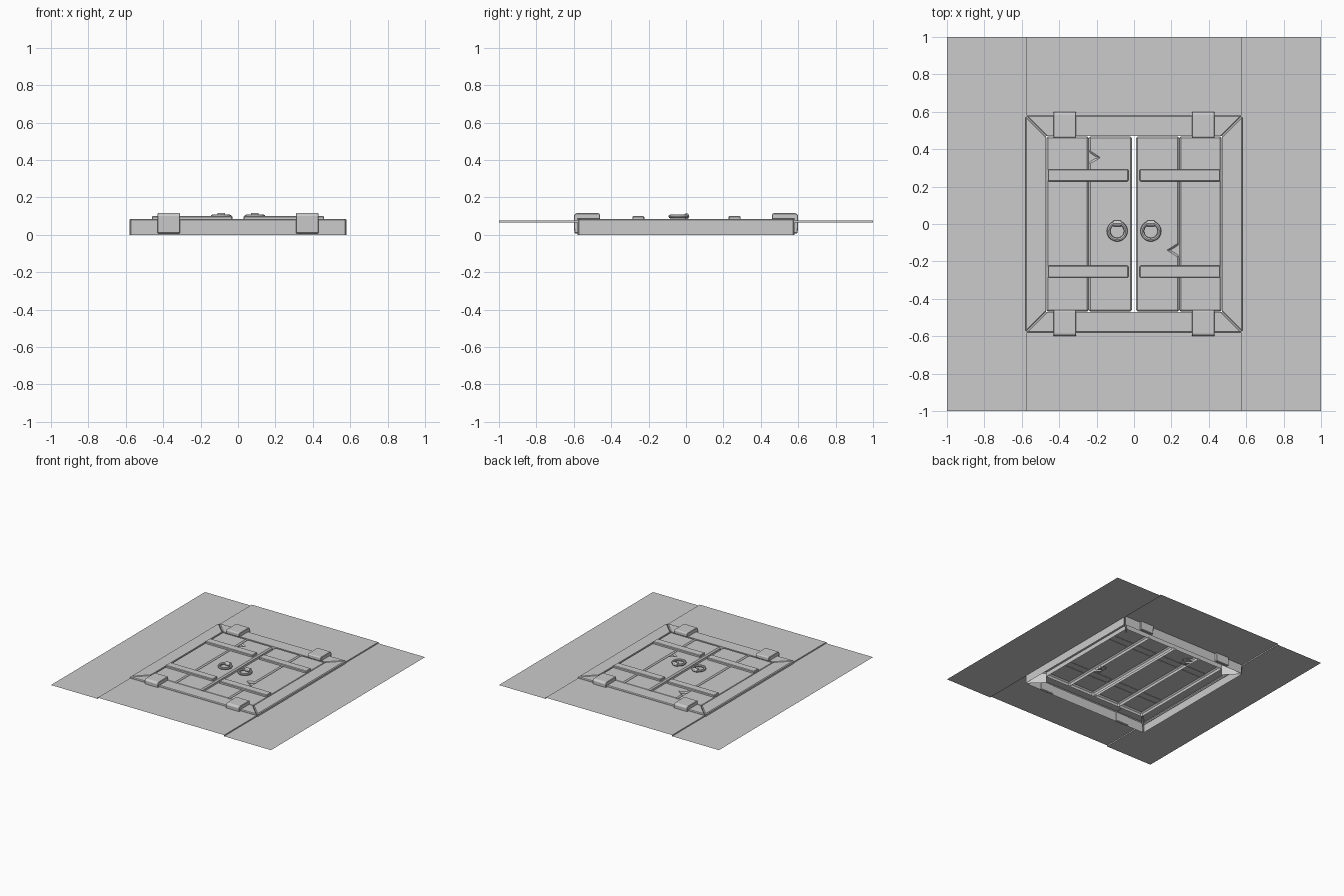
import bpy, bmesh, math
from mathutils import Matrix

if "Cube" in bpy.data.objects:
    bpy.data.objects.remove(bpy.data.objects["Cube"])


def make(name, bm, bevel=0.0):
    me = bpy.data.meshes.new(name)
    bm.to_mesh(me)
    bm.free()
    ob = bpy.data.objects.new(name, me)
    bpy.context.collection.objects.link(ob)
    if bevel:
        m = ob.modifiers.new("bevel", 'BEVEL')
        m.width = bevel
        m.segments = 1
        m.limit_method = 'ANGLE'
    return ob


def prism(name, pts, z0, z1, bevel=0.0, matrix=None, drop=None):
    """Extrude an outline from z0 to z1; drop(normal) picks faces to leave open."""
    bm = bmesh.new()
    low = bm.faces.new([bm.verts.new((x, y, z0)) for x, y in pts])
    res = bmesh.ops.extrude_face_region(bm, geom=[low], use_keep_orig=True)
    for v in res['geom']:
        if isinstance(v, bmesh.types.BMVert):
            v.co.z = z1
    bmesh.ops.recalc_face_normals(bm, faces=bm.faces)
    if drop:
        bmesh.ops.delete(bm, geom=[f for f in bm.faces if drop(f.normal)],
                         context='FACES_ONLY')
    if matrix:
        bmesh.ops.transform(bm, matrix=matrix, verts=bm.verts)
        if not drop:
            bmesh.ops.recalc_face_normals(bm, faces=bm.faces)
    return make(name, bm, bevel)


def rect(x0, x1, y0, y1):
    return [(x0, y0), (x1, y0), (x1, y1), (x0, y1)]


def bottom(n):
    return n.z < -.9


# Ground: low side strips, raised middle strips, step walls between
bm = bmesh.new()
for s in (-1, 1):
    quads = [
        [(s, -1, .065), (s, 1, .065), (s * .575, 1, .065), (s * .575, -1, .065)],
        [(s * .575, -1, .065), (s * .575, 1, .065), (s * .575, 1, .075), (s * .575, -1, .075)],
        [(-.575, s * .58, .075), (.575, s * .58, .075), (.575, s, .075), (-.575, s, .075)],
    ]
    for q in quads:
        f = bm.faces.new([bm.verts.new(c) for c in q])
        f.normal_update()
        if f.normal.z < -.5 or f.normal.x * s < -.5:
            f.normal_flip()
make("ground", bm)

# Mitred frame boards, hollow underneath, with a short lip towards the doors
for i, name in enumerate(("front", "right", "back", "left")):
    turn = Matrix.Rotation(i * math.pi / 2, 4, 'Z')
    board = [(-.578, -.58), (.578, -.58), (.468, -.47), (-.468, -.47)]
    prism("frame_" + name, board, 0, .085, .006, turn,
          drop=lambda n: n.z < -.9 or n.y > .9)
    bm = bmesh.new()
    bm.faces.new([bm.verts.new(turn @ Matrix.Translation((x, -.47, z)).translation)
                  for x, z in ((.47, .055), (-.47, .055), (-.47, .085), (.47, .085))])
    make("frame_lip_" + name, bm)

# Corner brackets: L profile wrapped over the front and back boards
bracket = [(.46, .083), (.46, .107), (.464, .115), (.588, .115), (.6, .103),
           (.597, .008), (.577, .008), (.577, .083)]
to_x = Matrix(((0, 0, 1, 0), (1, 0, 0, 0), (0, 1, 0, 0), (0, 0, 0, 1)))
for sy in (-1, 1):
    for x in (-.37, .37):
        prism("bracket", [(y * sy, z) for y, z in bracket], x - .06, x + .06, .003, to_x)

# Door planks, open underneath, two with a chipped edge
E = .469
planks = {
    "plank_outer_left": rect(-E, -.242, -E, E),
    "plank_inner_left": [(-.242, -E), (-.01, -E), (-.01, E), (-.242, E),
                         (-.242, .385), (-.198, .355), (-.242, .33)],
    "plank_inner_right": [(.01, -E), (.242, -E), (.242, -.17), (.195, -.14),
                          (.242, -.11), (.242, E), (.01, E)],
    "plank_outer_right": rect(.242, E, -E, E),
}
for name, pts in planks.items():
    prism(name, pts, .05, .083, .01, drop=bottom)
# Wood left at the bottom of each chip
prism("chip_floor_left", rect(-.243, -.19, .32, .395), .062, .07)
prism("chip_floor_right", rect(.187, .243, -.18, -.1), .062, .07)

# Iron straps, pull rings and their mounts
for s in (-1, 1):
    for y in (-.255, .26):
        prism("strap", rect(min(s * .03, s * .46), max(s * .03, s * .46), y - .032, y + .032),
              .08, .1, .004, drop=bottom)
    bpy.ops.mesh.primitive_torus_add(location=(s * .09, -.038, .098), major_segments=20,
                                     minor_segments=8, major_radius=.046, minor_radius=.01)
    bpy.context.object.name = "pull_ring"
    bpy.ops.object.shade_smooth_by_angle()
    bpy.ops.mesh.primitive_cylinder_add(vertices=12, radius=.016, depth=.04,
                                        location=(s * .09, .002, .099),
                                        rotation=(0, math.pi / 2, 0))
    bpy.context.object.name = "ring_mount"
    bpy.ops.object.shade_smooth_by_angle()
